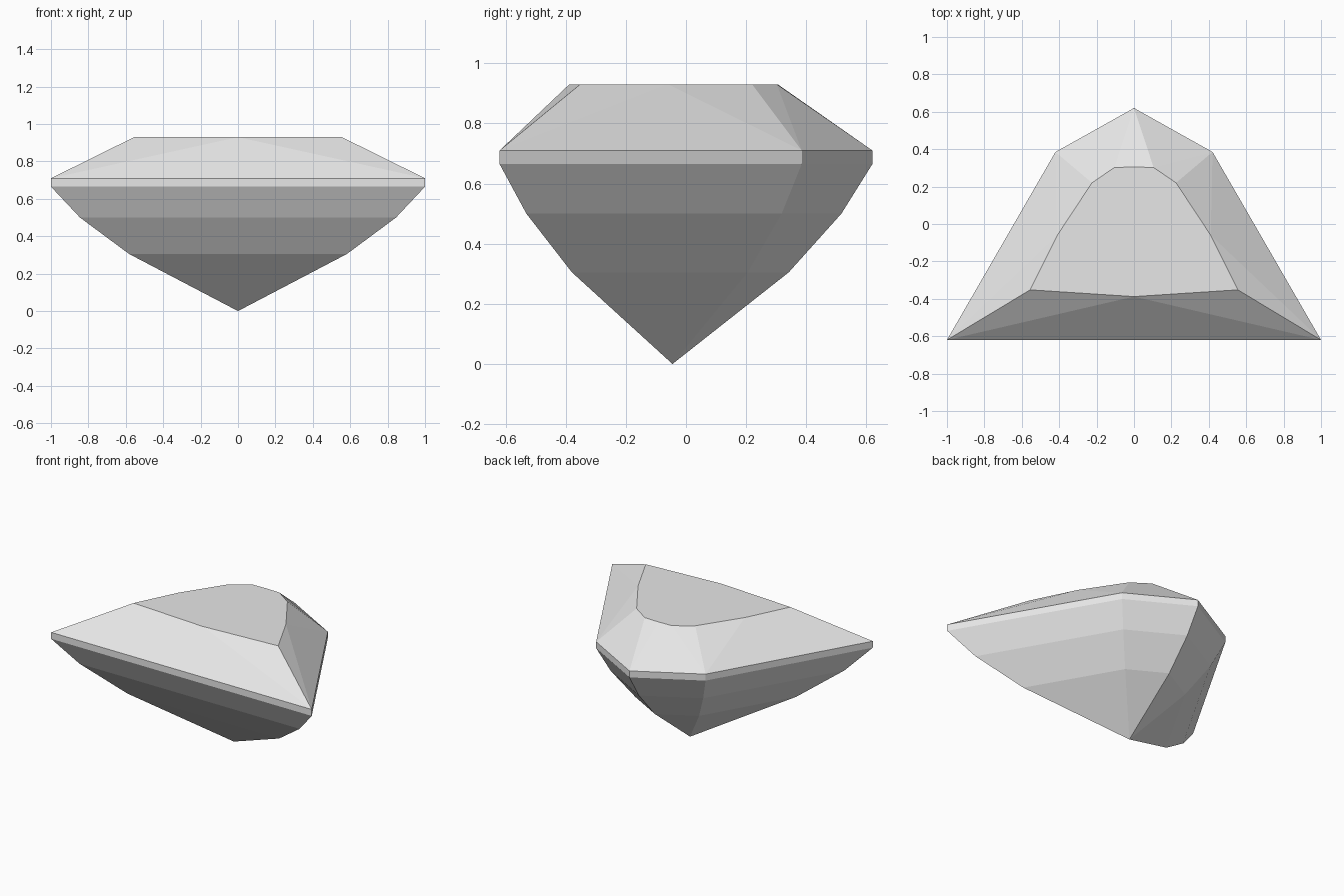
import bpy
import bmesh
from mathutils import Vector

cube = bpy.data.objects.get("Cube")
if cube:
    bpy.data.objects.remove(cube, do_unlink=True)

# One pale grey stone material
stone = bpy.data.materials.new("pale_grey_stone")
stone.use_nodes = True
grey = (0.8, 0.8, 0.8, 1.0)
stone.diffuse_color = grey
stone.node_tree.nodes["Principled BSDF"].inputs["Base Color"].default_value = grey

# Five-sided outline and the flat table above it, counter-clockwise;
# the table alternates corner points and mid-side points
outline = [(-1, -0.62), (1, -0.62), (0.42, 0.385), (0, 0.62), (-0.42, 0.385)]
half_table = [(0.555, -0.352), (0.41, -0.06), (0.225, 0.22), (0.105, 0.302)]
table = ([(-half_table[0][0], half_table[0][1]), (0, -0.388)] + half_table
         + [(0, 0.305)] + [(-x, y) for x, y in reversed(half_table[1:])])
culet = Vector((0, -0.045, 0))

bm = bmesh.new()


def ring(points, z, scale=1.0):
    """Add a ring of vertices, scaled towards the axis of the lower point."""
    return [bm.verts.new((x * scale, culet.y + (y - culet.y) * scale, z))
            for x, y in points]


def bridge(lower, upper):
    for i in range(len(lower)):
        j = (i + 1) % len(lower)
        bm.faces.new((lower[i], lower[j], upper[j], upper[i]))


# Stepped pavilion and girdle
tip = bm.verts.new(culet)
steps = [ring(outline, z, s) for z, s in
         ((0.305, 0.582), (0.5, 0.845), (0.665, 1), (0.71, 1))]
for i in range(len(outline)):
    bm.faces.new((tip, steps[0][(i + 1) % len(outline)], steps[0][i]))
for lower, upper in zip(steps, steps[1:]):
    bridge(lower, upper)

# Crown: a triangle on each side and a pair around each corner
girdle = steps[-1]
top = ring(table, 0.93)
for i, corner in enumerate(girdle):
    middle = top[2 * i + 1]
    bm.faces.new((corner, girdle[(i + 1) % len(girdle)], middle))
    bm.faces.new((corner, middle, top[2 * i]))
    bm.faces.new((corner, top[2 * i], top[2 * i - 1]))
bm.faces.new(top)

bmesh.ops.recalc_face_normals(bm, faces=bm.faces)
mesh = bpy.data.meshes.new("gemstone")
bm.to_mesh(mesh)
bm.free()
mesh.materials.append(stone)
bpy.context.collection.objects.link(bpy.data.objects.new("gemstone", mesh))
